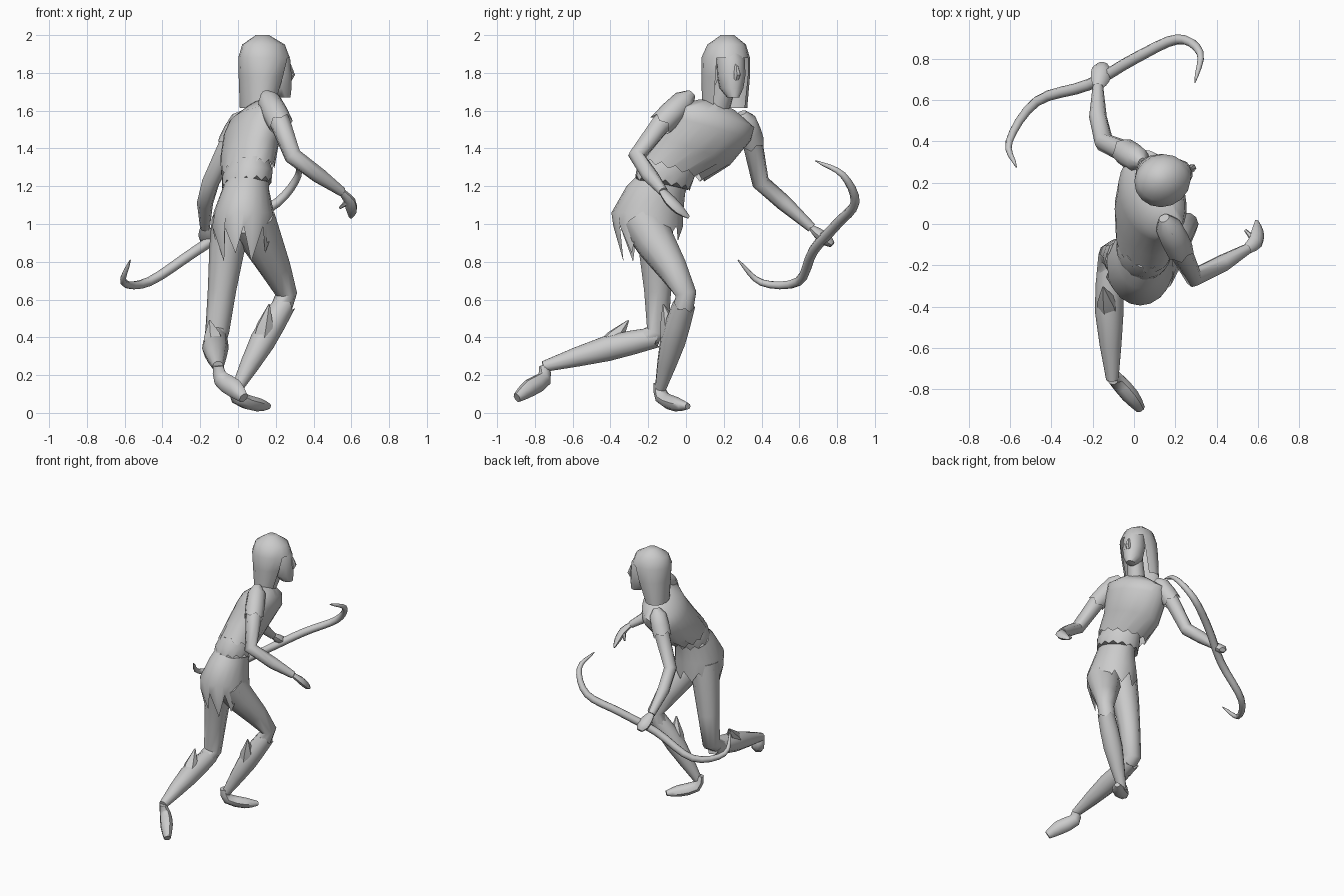
import bpy, bmesh, math
from mathutils import Vector as V

if "Cube" in bpy.data.objects:
    bpy.data.objects.remove(bpy.data.objects["Cube"])

TURN = 0.38  # chest and head are turned a little from +x


def build(name, rings, closed=(True, True), skip=None):
    """Join equal rings of points into a skin."""
    bm = bmesh.new()
    vr = [[bm.verts.new(p) for p in r] for r in rings]
    n = len(vr[0])
    for k in range(len(vr) - 1):
        for i in range(n):
            if not (skip and skip(k, i)):
                j = (i + 1) % n
                bm.faces.new((vr[k][i], vr[k][j], vr[k + 1][j], vr[k + 1][i]))
    if closed[0]:
        bm.faces.new(vr[0][::-1])
    if closed[1]:
        bm.faces.new(vr[-1])
    bmesh.ops.recalc_face_normals(bm, faces=bm.faces)
    me = bpy.data.meshes.new(name)
    bm.to_mesh(me)
    bm.free()
    bpy.context.collection.objects.link(bpy.data.objects.new(name, me))


def loft(name, secs, turn=TURN, n=14, hem=None, flare=0, **kw):
    """Stack of ovals: x, y, z, depth, width, side tilt; hem(i) drops the first ring."""
    f = V((math.cos(turn), math.sin(turn), 0))
    s = V((-f.y, f.x, 0))
    rings = []
    for k, (x, y, z, du, dv, *tilt) in enumerate(secs):
        ring = []
        for i in range(n):
            a = math.tau * i / n
            out = f * du * math.cos(a) + s * dv * math.sin(a)
            p = V((x, y, z + sum(tilt) * math.sin(a))) + out
            if hem and k == 0:
                p += out.normalized() * hem(i) * flare - V((0, 0, hem(i)))
            ring.append(p)
        rings.append(ring)
    build(name, rings, **kw)


def curve(pts, steps):
    """Smooth curve through points of any dimension."""
    P = [V(p) for p in pts]
    P = [2 * P[0] - P[1]] + P + [2 * P[-1] - P[-2]]
    out = []
    for a, b, c, d in zip(P, P[1:], P[2:], P[3:]):
        for k in range(steps):
            t = k / steps
            out.append((2 * b + (c - a) * t + (2 * a - 5 * b + 4 * c - d) * t ** 2
                        + (3 * b - a - 3 * c + d) * t ** 3) / 2)
    return out + [P[-2]]


def limb(name, pts, n=8, flat=1, steps=1, hem=None, **kw):
    """Tube through x, y, z, radius points; hem(i) moves the last ring along."""
    pts = curve(pts, steps)
    P = [V(p[:3]) for p in pts]
    rings, u = [], None
    for k, p in enumerate(P):
        t = (P[min(k + 1, len(P) - 1)] - P[max(k - 1, 0)]).normalized()
        u = t.cross(V((0, 0, 1))) if u is None else u - t * u.dot(t)
        u.normalize()
        w, r = t.cross(u) * flat, pts[k][3]
        last = hem if k == len(P) - 1 else None
        rings.append([p + (u * math.cos(math.tau * i / n) + w * math.sin(math.tau * i / n)) * r
                      + t * (last(i) if last else 0) for i in range(n)])
    build(name, rings, **kw)


def zigzag(i):
    return .012 * (-1) ** i


def rags(i):  # skirt hem, longest on the -y side
    return -.04 if i % 2 else .04 + .11 * (i > 8) * (1 - .4 * (i % 4 == 2))


# torso: tunic, waist band, ragged skirt
loft("tunic", [(.052, -.07, 1.285, .135, .17, -.05), (.06, .04, 1.38, .145, .2, -.07),
               (.09, .13, 1.5, .155, .22, -.06), (.1, .15, 1.57, .13, .22, -.06),
               (.115, .165, 1.63, .06, .1, -.03)], n=28, hem=zigzag, closed=(False, True))
loft("waist_band", [(.045, -.125, 1.215, .128, .147, -.03), (.05, -.11, 1.265, .13, .152, -.035),
                    (.05, -.08, 1.32, .11, .14, -.04)], n=28, hem=zigzag)
loft("skirt", [(.03, -.2, .95, .165, .175), (.03, -.205, 1.06, .16, .19),
               (.04, -.16, 1.18, .125, .155, -.02), (.05, -.12, 1.24, .115, .135, -.02)],
     turn=0, n=20, hem=rags, flare=-.25, closed=(False, False))

# head: neck, face, nose, long hair open at the front
limb("neck", [(.11, .16, 1.58, .065), (.17, .215, 1.75, .053)], 10)
loft("face", [(.24, .25, 1.67, .04, .03), (.21, .24, 1.72, .077, .062),
              (.205, .24, 1.79, .08, .075), (.195, .235, 1.87, .085, .075),
              (.18, .23, 1.93, .07, .065)], n=12)
limb("nose", [(.272, .266, 1.845, .008), (.282, .271, 1.79, .02), (.272, .267, 1.765, .014)], 6)
loft("hair", [(.1, .205, 1.615, .085, .125), (.125, .21, 1.78, .12, .13),
              (.138, .21, 1.88, .138, .127), (.135, .215, 1.95, .115, .1),
              (.13, .22, 2, .035, .035)], n=16, closed=(False, True),
     skip=lambda k, i: k < 2 and i in (0, 1, 14, 15))


# arms: each with hand, thumb and a ragged cap sleeve
def arm(side, pts, hand, thumb):
    limb(side + "_arm", pts)
    limb(side + "_hand", pts[-1:] + hand, flat=.65, steps=2)
    limb(side + "_thumb", [hand[0][:3] + (.02,), thumb], 6)
    a, b = V(pts[0]), V(pts[1])
    cap = []
    for t, grow in ((-.3, -.035), (0, .002), (.5, .01), (.95, .01)):
        p = a.lerp(b, t)
        cap.append((p.x, p.y, p.z, p.w + grow))
    limb(side + "_sleeve", cap, 10, hem=zigzag, closed=(True, False))


arm("right", [(.165, -.01, 1.65, .06), (.23, -.14, 1.52, .055), (.29, -.26, 1.36, .047),
              (.43, -.19, 1.255, .043), (.55, -.12, 1.17, .026)],
    [(.59, -.085, 1.125, .038), (.6, -.035, 1.075, .034), (.595, .015, 1.035, .01)],
    (.54, -.03, 1.085, .007))
arm("left", [(.02, .31, 1.55, .058), (-.05, .355, 1.42, .054), (-.145, .395, 1.22, .047),
             (-.175, .52, 1.11, .043), (-.175, .665, .98, .026)],
    [(-.165, .7, .95, .045), (-.155, .745, .915, .05), (-.15, .775, .89, .025)],
    (-.095, .735, .93, .009))


# legs: thigh, boot shaft with a pointed cuff at the calf, foot
def leg(side, thigh, boot, tip, foot):
    limb(side + "_leg", thigh, 10)
    limb(side + "_boot", boot, 10, steps=2, hem=zigzag)
    base, tip = V(boot[1][:3]), V(tip)
    limb(side + "_boot_point", [(*base.lerp(tip, t), r)
                                for t, r in ((0, .062), (.4, .05), (1, .004))], 6)
    limb(side + "_foot", foot, flat=.85, steps=2)


leg("front", [(.08, -.23, 1.02, .12), (.13, -.16, .9, .108), (.2, -.07, .76, .082),
              (.255, 0, .63, .058), (.22, -.02, .53, .058)],
    [(-.005, -.135, .13, .03), (.13, -.07, .38, .068), (.245, -.01, .575, .06)],
    (.165, -.12, .575),
    [(-.02, -.145, .16, .03), (0, -.125, .08, .044), (.1, -.05, .045, .045), (.16, .01, .035, .02)])
leg("rear", [(-.03, -.17, 1.02, .11), (-.06, -.16, .86, .093), (-.085, -.15, .65, .075),
             (-.11, -.15, .43, .063), (-.125, -.26, .37, .058)],
    [(-.105, -.755, .245, .03), (-.12, -.42, .34, .07), (-.115, -.16, .4, .057)],
    (-.15, -.305, .49),
    [(-.105, -.755, .25, .028), (-.09, -.75, .18, .045), (-.02, -.83, .13, .05),
     (.03, -.895, .08, .028)])

# recurved bow, thickest at the hand
path = curve([(-.57, .275, .81), (-.605, .4, .69), (-.47, .595, .695), (-.22, .675, .86),
              (0, .8, 1), (.21, .895, 1.115), (.32, .83, 1.26), (.295, .685, 1.335)], 4)
last = len(path) - 1
limb("bow", [(*p, .003 + .025 * math.sin(math.pi * k / last) ** .6)
             for k, p in enumerate(path)])

bpy.ops.object.select_all(action='SELECT')
bpy.context.view_layer.objects.active = bpy.data.objects["tunic"]
bpy.ops.object.shade_smooth_by_angle(angle=math.radians(50))
